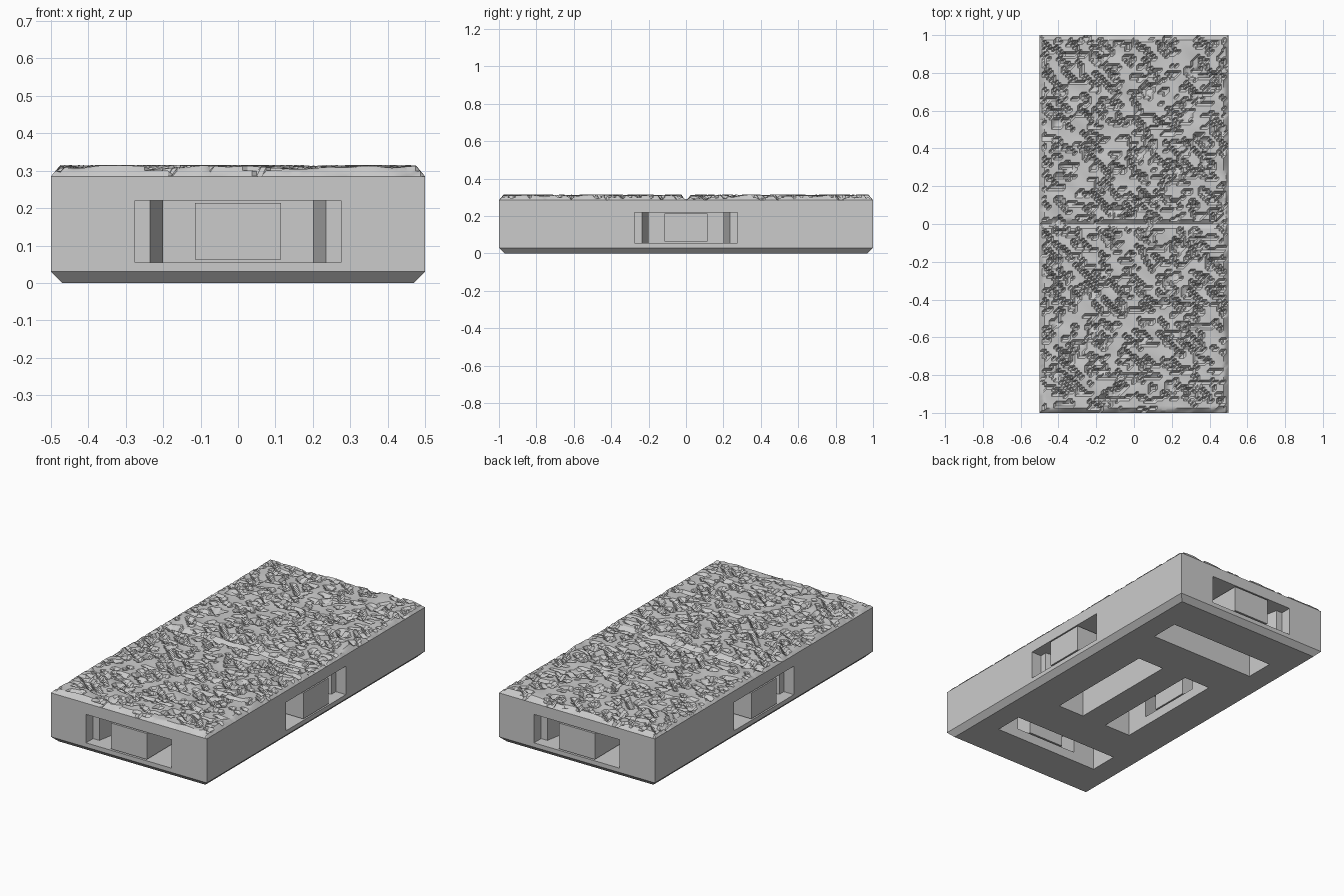
import bpy, bmesh, math
from mathutils import Vector, Matrix, noise

old = bpy.data.objects.get("Cube")
if old:
    bpy.data.objects.remove(old, do_unlink=True)

stone = bpy.data.materials.new("stone grey")
stone.use_nodes = True
colour = (0.6, 0.6, 0.6, 1)
stone.diffuse_color = colour
stone.node_tree.nodes["Principled BSDF"].inputs["Base Color"].default_value = colour


def add_object(name, bm):
    bmesh.ops.recalc_face_normals(bm, faces=bm.faces)
    mesh = bpy.data.meshes.new(name)
    bm.to_mesh(mesh)
    bm.free()
    mesh.materials.append(stone)
    ob = bpy.data.objects.new(name, mesh)
    bpy.context.collection.objects.link(ob)
    return ob


def loft(bm, rings):
    """Closed solid through a stack of rings."""
    loops = [[bm.verts.new(p) for p in ring] for ring in rings]
    n = len(loops[0])
    for a, b in zip(loops, loops[1:]):
        for i in range(n):
            j = (i + 1) % n
            bm.faces.new((a[i], a[j], b[j], b[i]))
    bm.faces.new(loops[0])
    bm.faces.new(loops[-1])


def prism(name, half_outline, low, high, matrix):
    """Upright solid from half an outline of (half width, depth), mirrored."""
    plan = half_outline + [(-w, d) for w, d in reversed(half_outline)]
    bm = bmesh.new()
    loft(bm, [[matrix @ Vector((w, d, z)) for w, d in plan] for z in (low, high)])
    return add_object(name, bm)


# Base with a chamfered foot and a recessed top under the stone surface
bm = bmesh.new()
rings = []
for inset, z in ((0.03, 0), (0, 0.03), (0, 0.285), (0.012, 0.25)):
    x, y = 0.5 - inset, 1 - inset
    rings.append([(-x, -y, z), (x, -y, z), (x, y, z), (-x, y, z)])
loft(bm, rings)
base = add_object("base", bm)

# Clip sockets on all four sides: stepped opening, inner slot and centre post
opening = [(0.275, -0.02), (0.275, 0.065), (0.235, 0.065), (0.2, 0.25), (0.2, 0.3)]
slot = [(0.34, 0.25), (0.34, 0.42)]
post = [(0.115, 0), (0.115, 0.25)]
for side, turn, reach in (("front", 0, 1), ("left", 1, 0.5), ("back", 2, 1), ("right", 3, 0.5)):
    place = Matrix.Rotation(turn * math.pi / 2, 4, "Z") @ Matrix.Translation((0, -reach, 0))
    for outline, low in ((opening, 0.055), (slot, -0.1)):
        cutter = prism("socket_cutter", outline, low, 0.22, place)
        mod = base.modifiers.new("socket", "BOOLEAN")
        mod.operation = "DIFFERENCE"
        mod.solver = "EXACT"
        mod.object = cutter
        bpy.context.view_layer.objects.active = base
        bpy.ops.object.modifier_apply(modifier=mod.name)
        bpy.data.objects.remove(cutter, do_unlink=True)
    prism(side + "_socket_post", post, 0.063, 0.213, place)


# Rough stone: smooth slabs broken by slanting chips, with a rim and a joint
def stone_height(x, y):
    along, across = x - y, x + y
    swell = noise.noise(Vector((along * 4, across * 9, 0)))
    chips = noise.noise(Vector((along * 7, across * 26, 5)))
    steps = noise.noise(Vector((x * 16, y * 34, 9)))
    h = 0.31 + 0.01 * swell
    if chips > 0.22:
        h -= 0.012 + 0.03 * (chips - 0.22)
    if steps > 0.24:
        h -= 0.012 + 0.02 * (steps - 0.24)
    edge = min(0.5 - abs(x), 1 - abs(y))
    joint = abs(y)
    h = min(h, 0.315, 0.285 + 1.2 * edge, 0.287 + max(0, joint - 0.006) * 1.5)
    return 0.285 if edge < 0.001 else max(h, 0.27)


step = 0.0125
columns, rows = round(1 / step), round(2 / step)
bm = bmesh.new()
grid = []
for j in range(rows + 1):
    y = j * step - 1
    grid.append([bm.verts.new((i * step - 0.5, y, stone_height(i * step - 0.5, y)))
                 for i in range(columns + 1)])
for a, b in zip(grid, grid[1:]):
    for i in range(columns):
        bm.faces.new((a[i], a[i + 1], b[i + 1]))
        bm.faces.new((a[i], b[i + 1], b[i]))
surface = add_object("stone_surface", bm)
bpy.ops.object.select_all(action="DESELECT")
surface.select_set(True)
bpy.context.view_layer.objects.active = surface
bpy.ops.object.shade_smooth_by_angle(angle=math.radians(30))
